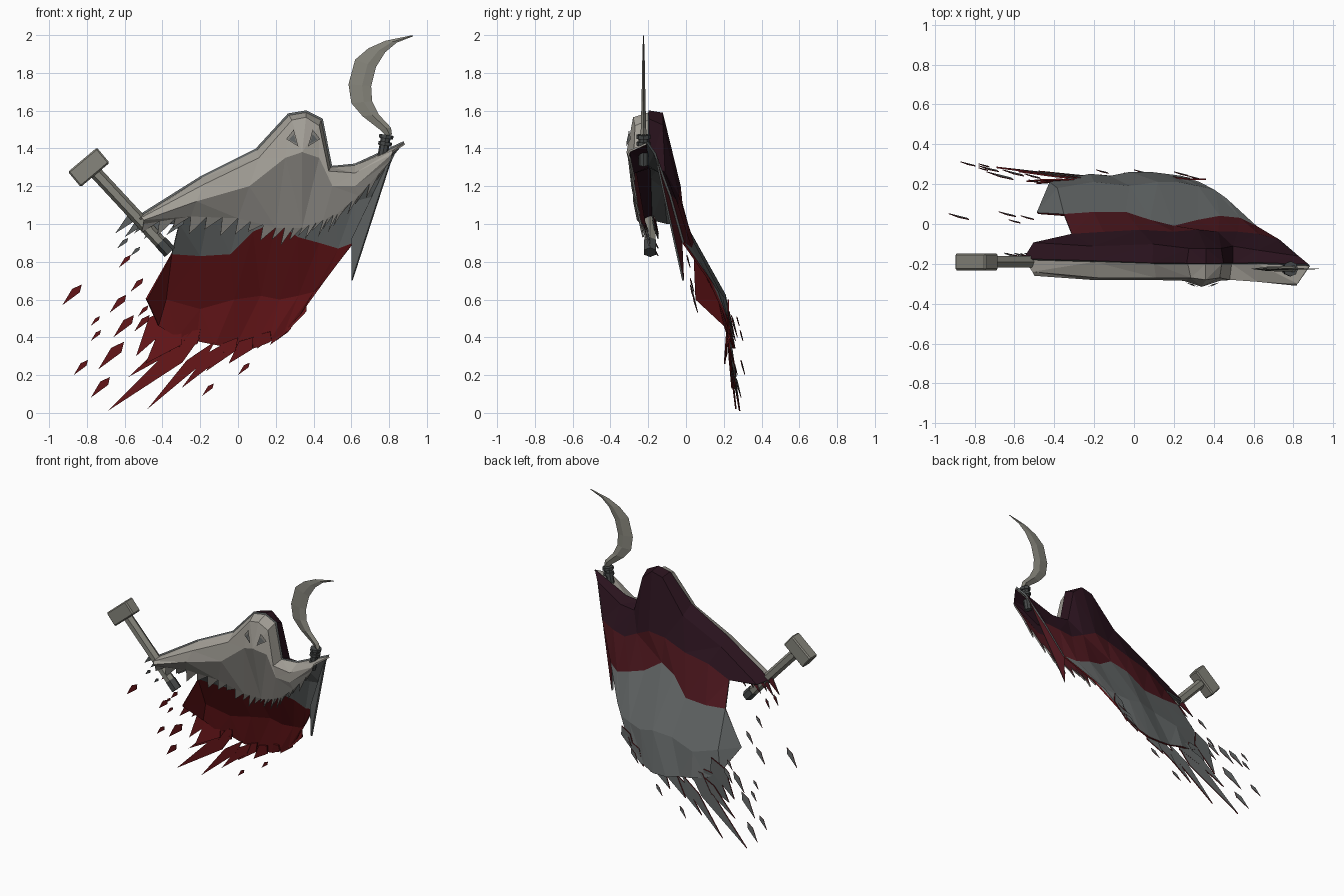
import bpy, bmesh, math
from mathutils import Vector, Matrix


def mat(name, *rgb):
    m = bpy.data.materials.new(name)
    m.diffuse_color = (*rgb, 1)
    return m


PALE = mat("pale_cloth", .38, .36, .32)
MID = mat("mid_cloth", .24, .23, .21)
GREY = mat("grey_cloth", .12, .13, .13)
RED = mat("red_cloth", .14, .008, .01)
WINE = mat("wine_cloth", .07, .008, .012)
DARK = mat("dark_cloth", .022, .006, .012)
METAL = mat("metal", .24, .235, .2)
IRON = mat("dark_iron", .06, .065, .065)


def finish(name, bm, mats, thick=0):
    me = bpy.data.meshes.new(name)
    bm.to_mesh(me)
    bm.free()
    for m in mats:
        me.materials.append(m)
    ob = bpy.data.objects.new(name, me)
    bpy.context.collection.objects.link(ob)
    if thick:  # inner side takes the second half of the material list
        s = ob.modifiers.new("cloth", 'SOLIDIFY')
        s.thickness, s.offset = thick, -1
        s.material_offset = len(mats) // 2
    return ob


def poly(bm, pts, idx=0):
    f = bm.faces.new([bm.verts.new(p) for p in pts])
    f.material_index = idx
    f.normal_update()
    if f.normal.y > 0:  # outer side faces the front
        f.normal_flip()


def loft(bm, rows):
    grid = [[bm.verts.new(p) for p in r] for r in rows]
    for i in range(len(rows) - 1):
        for j in range(len(rows[i]) - 1):
            f = bm.faces.new((grid[i][j], grid[i + 1][j], grid[i + 1][j + 1], grid[i][j + 1]))
            f.material_index = i
    bmesh.ops.triangulate(bm, faces=bm.faces[:])


def shard(bm, tip, base, w, idx=0):
    t, b = Vector(tip), Vector(base)
    d = b - t
    side = Vector((-d.z, 0, d.x)).normalized() * w / 2
    poly(bm, [t, t + d * .65 + side, b, t + d * .75 - side], idx)


# Shared upper outline: left cuff, shoulder, hood, right cuff
top = [(-.55, -.18, 1.02), (-.2, -.19, 1.24), (.1, -.2, 1.39), (.27, -.2, 1.575), (.36, -.2, 1.59),
       (.44, -.2, 1.55), (.49, -.2, 1.30), (.62, -.2, 1.31), (.88, -.21, 1.43)]

# Back cloth, sweeping down and back
back = [top,
        [(-.5, -.1, 1.0), (-.2, -.12, 1.19), (.1, -.11, 1.34), (.28, -.13, 1.56), (.36, -.13, 1.58),
         (.43, -.13, 1.52), (.49, -.12, 1.27), (.62, -.14, 1.27), (.83, -.17, 1.37)],
        [(-.31, -.06, 1.0), (-.15, -.05, 1.08), (.03, -.04, 1.12), (.2, -.05, 1.18), (.32, -.04, 1.2),
         (.42, -.05, 1.15), (.52, -.05, 1.1), (.62, -.06, 1.12), (.73, -.09, 1.15)],
        [(-.35, .04, .84), (-.2, .05, .83), (-.04, .05, .84), (.08, .01, .96), (.2, -.02, 1.01),
         (.32, .01, .93), (.43, .03, .9), (.53, .02, .87), (.61, -.02, .9)],
        [(-.48, .05, .6), (-.38, .17, .6), (-.2, .2, .55), (-.02, .18, .6), (.12, .2, .62),
         (.22, .2, .6), (.32, .18, .62), (.4, .16, .64), (.46, .12, .7)],
        [(-.42, .2, .46), (-.32, .22, .4), (-.22, .24, .38), (-.12, .23, .36), (-.02, .25, .34),
         (.08, .25, .34), (.16, .24, .37), (.24, .23, .42), (.33, .2, .52)]]
bm = bmesh.new()
loft(bm, back)
poly(bm, [(.82, -.17, 1.38), (.6, -.02, .7), (.6, -.03, .92), (.7, -.08, 1.13)], 2)  # hanging sleeve point
finish("back_cloth", bm, [GREY, GREY, GREY, RED, RED, DARK, DARK, WINE, GREY, GREY], .012)

# Front cape with hood and toothed hem
hem = [(-.5, -.24, 1.0), (-.25, -.24, 1.04), (0, -.23, 1.03), (.2, -.22, .98), (.34, -.22, .98),
       (.45, -.25, 1.02), (.53, -.26, 1.06), (.64, -.28, 1.15), (.81, -.3, 1.34)]
cape = [top,
        [(-.51, -.24, 1.035), (-.18, -.27, 1.21), (.11, -.27, 1.35), (.285, -.27, 1.55), (.36, -.28, 1.565),
         (.43, -.27, 1.52), (.48, -.28, 1.28), (.62, -.29, 1.27), (.82, -.3, 1.39)],
        [(-.5, -.26, 1.02), (-.22, -.28, 1.12), (.06, -.28, 1.2), (.25, -.285, 1.35), (.34, -.315, 1.38),
         (.43, -.285, 1.35), (.5, -.28, 1.2), (.62, -.29, 1.2), (.815, -.31, 1.37)],
        hem]
bm = bmesh.new()
loft(bm, cape)
for i in range(len(hem) - 1):
    a, b = Vector(hem[i]), Vector(hem[i + 1])
    for k in range(3):
        p, q = a.lerp(b, k / 3), a.lerp(b, (k + 1) / 3)
        drop = .05 + .045 * ((i * 3 + k * 2) % 4) / 3
        poly(bm, [p, p.lerp(q, .3) + Vector((-.035, .02, -drop)), q], 2)
finish("front_cape", bm, [PALE, PALE, MID, DARK, DARK, WINE], .01)

# Eye hollows
bm = bmesh.new()
for s in (-1, 1):
    poly(bm, [(.345 + s * .09, -.292, 1.45), (.345 + s * .05, -.302, 1.5), (.345 + s * .025, -.316, 1.41)])
    poly(bm, [(.345 + s * .075, -.298, 1.447), (.345 + s * .05, -.306, 1.475), (.345 + s * .035, -.317, 1.425)], 1)
finish("eyes", bm, [MID, GREY])

# Rags attached to the lower hem: tip x,y,z then base x,z and width
rags = [(-.54, .21, .3, -.36, .56, .12), (-.49, .2, .26, -.3, .46, .14), (-.69, .28, .01, -.2, .4, .09),
        (-.48, .26, .02, -.12, .38, .07), (-.58, .26, .19, -.26, .42, .07), (-.3, .24, .13, -.05, .38, .07),
        (-.17, .24, .22, 0, .4, .08), (-.05, .25, .26, .08, .4, .08), (.1, .25, .34, .17, .43, .06),
        (.17, .24, .36, .28, .5, .07), (.25, .22, .42, .36, .6, .07), (-.38, .24, .3, -.2, .44, .1)]
bm = bmesh.new()
for x, y, z, bx, bz, w in rags:
    shard(bm, (x, y, z), (bx, .22, bz), w)
finish("hem_rags", bm, [RED, GREY], .008)

# Loose shards drifting off: tip x,y,z and length
loose = [(-.93, .05, .57, .15), (-.78, .28, .46, .07), (-.68, .06, .53, .13), (-.57, .04, .64, .1),
         (-.63, .02, .77, .09), (-.78, .3, .38, .08), (-.66, .27, .4, .16), (-.87, .31, .2, .11),
         (-.74, .26, .23, .2), (-.78, .29, .08, .15), (-.55, .25, .43, .12), (-.53, .22, .51, .08),
         (-.19, .27, .09, .09), (0, .27, .2, .09), (.2, .26, .38, .11), (.27, .24, .48, .09)]
bm = bmesh.new()
for x, y, z, n in loose:
    shard(bm, (x, y, z), (x + n * .68, y - n * .2, z + n * .73), n * .28)
finish("loose_shards", bm, [RED, GREY], .004)

# Torn threads at the left cuff
bm = bmesh.new()
for x, z, n in [(-.65, .95, .17), (-.6, .93, .14), (-.64, .87, .08), (-.55, .95, .13), (-.5, .92, .15),
                (-.57, .83, .07), (-.44, .95, .14), (-.38, .94, .14)]:
    shard(bm, (x, -.15, z), (x + n * .72, -.18, z + n * .68), n * .28)
finish("cuff_threads", bm, [GREY, WINE], .006)


def rod(name, p, q, r, sides, m):
    p, q = Vector(p), Vector(q)
    bm = bmesh.new()
    rot = (q - p).to_track_quat('Z', 'Y').to_matrix().to_4x4()
    bmesh.ops.create_cone(bm, cap_ends=True, segments=sides, radius1=r, radius2=r, depth=(q - p).length,
                          matrix=Matrix.Translation((p + q) / 2) @ rot)
    return finish(name, bm, [m])


# Hammer
rod("hammer_handle", (-.375, -.19, .865), (-.77, -.19, 1.29), .034, 6, METAL)
rod("hammer_grip_end", (-.36, -.19, .85), (-.41, -.19, .905), .037, 6, IRON)
bm = bmesh.new()
bmesh.ops.create_cube(bm, size=1, matrix=Matrix.Translation((-.79, -.19, 1.3)) @
                      Matrix.Rotation(math.radians(-40), 4, 'Y') @ Matrix.Diagonal((.2, .085, .105, 1)))
bmesh.ops.bevel(bm, geom=bm.edges[:], offset=.008, segments=1, affect='EDGES')
finish("hammer_head", bm, [METAL])

# Sickle: outer x,z and inner x,z along the curve
curve = [(.79, 1.46, .815, 1.475), (.75, 1.5, .81, 1.51), (.66, 1.57, .745, 1.58), (.6, 1.64, .71, 1.65),
         (.585, 1.74, .705, 1.73), (.62, 1.87, .73, 1.83), (.69, 1.93, .78, 1.91), (.78, 1.97, .84, 1.96),
         (.92, 1.999, .93, 1.995)]
bm = bmesh.new()
rings = []
for i, (ox, oz, ix, iz) in enumerate(curve):
    h = .016 * (1 - i / 9)
    mx, mz = ox * .4 + ix * .6, oz * .4 + iz * .6
    rings.append([bm.verts.new(p) for p in ((ox, -.225, oz), (mx, -.225 - h, mz), (ix, -.225, iz),
                                            (mx, -.225 + h, mz))])
for a, b in zip(rings, rings[1:]):
    for j in range(4):
        bm.faces.new((a[j], a[j - 1], b[j - 1], b[j]))
bm.faces.new(rings[0])
bm.faces.new(rings[-1])
bmesh.ops.recalc_face_normals(bm, faces=bm.faces[:])
finish("sickle_blade", bm, [METAL])
rod("sickle_handle", (.755, -.225, 1.31), (.785, -.225, 1.47), .026, 8, IRON)
rod("sickle_guard", (.783, -.225, 1.452), (.786, -.225, 1.472), .038, 8, IRON)
rod("sickle_collar", (.777, -.225, 1.415), (.78, -.225, 1.435), .036, 8, IRON)
